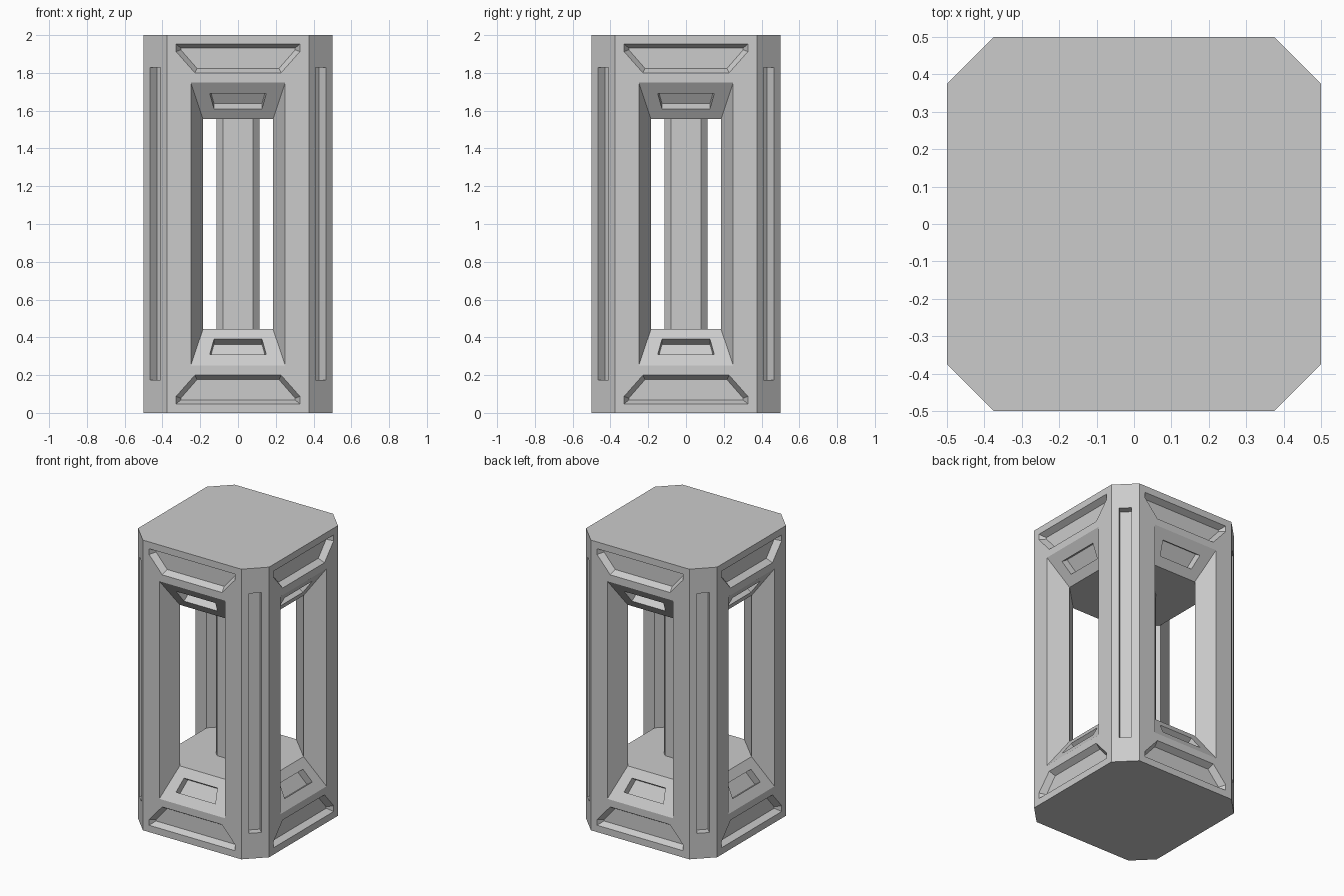
import bpy, bmesh
from math import pi
from mathutils import Vector, Matrix

if "Cube" in bpy.data.objects:
    bpy.data.objects.remove(bpy.data.objects["Cube"])


def octagon(half, corner, z):
    """Square ring with cut corners."""
    a = half - corner
    pts = [(a, -half), (half, -a), (half, a), (a, half),
           (-a, half), (-half, a), (-half, -a), (-a, -half)]
    return [Vector((x, y, z)) for x, y in pts]


def loft(bm, ring_a, ring_b):
    """Closed solid between two matching rings; returns its side faces."""
    a = [bm.verts.new(p) for p in ring_a]
    b = [bm.verts.new(p) for p in ring_b]
    bm.faces.new(a[::-1])
    bm.faces.new(b)
    n = len(a)
    return [bm.faces.new((a[i], a[(i + 1) % n], b[(i + 1) % n], b[i])) for i in range(n)]


def finish(bm, name, hidden=False):
    bmesh.ops.recalc_face_normals(bm, faces=bm.faces[:])
    me = bpy.data.meshes.new(name)
    bm.to_mesh(me)
    bm.free()
    ob = bpy.data.objects.new(name, me)
    bpy.context.collection.objects.link(ob)
    ob.hide_render = hidden
    return ob


# Main housing
bm = bmesh.new()
loft(bm, octagon(0.5, 0.125, 0), octagon(0.5, 0.125, 2))
body = finish(bm, "housing")

# Hollow chamber with four flared windows
bm = bmesh.new()
Z0, Z1 = 0.445, 1.555
HALF, OPEN = 0.37, 0.185
sides = loft(bm, octagon(HALF, HALF - OPEN, Z0), octagon(HALF, HALF - OPEN, Z1))
k = 1.25                                     # push the flare past the outer face
for f in sides[1::2]:
    d = f.calc_center_median()
    d.z = 0
    d.normalize()
    new = bmesh.ops.extrude_discrete_faces(bm, faces=[f])["faces"][0]
    tangent = Vector((-d.y, d.x, 0))
    for v in new.verts:
        side = 1 if v.co.dot(tangent) > 0 else -1
        up = 1 if v.co.z > 1 else -1
        v.co += d * 0.13 * k + tangent * side * 0.065 * k + Vector((0, 0, up * 0.195 * k))
chamber = finish(bm, "chamber_cutter", True)

# Recessed panels
bm = bmesh.new()


def recess(outline, floor, angle, flip=False):
    """Pocket from outline to floor, turned about z and optionally mirrored in height."""
    rot = Matrix.Rotation(angle, 3, 'Z')

    def place(p):
        return rot @ Vector((p.x, p.y, 2 - p.z if flip else p.z))
    outer = [place(o - (f - o) * 0.5) for o, f in zip(outline, floor)]
    loft(bm, outer, [place(f) for f in floor])


def mirrored(half):
    """Symmetric (x, z) outline from its right half."""
    return half + [(-x, z) for x, z in reversed(half)]


hex_out = mirrored([(0.328, 0.047), (0.328, 0.087), (0.228, 0.2)])
hex_in = mirrored([(0.303, 0.068), (0.303, 0.078), (0.217, 0.176)])
sill = [Vector((x, -0.5 + 0.13 * (z - 0.25) / 0.195, z))
        for x, z in mirrored([(0.15, 0.308), (0.127, 0.39)])]
sill_depth = Vector((0, 0.195, -0.13)).normalized() * 0.05
slot_y = -0.875 / 2 ** 0.5
slot = [Vector((x, slot_y, z)) for x, z in mirrored([(0.039, 0.175), (0.039, 1.828)])]
for i in range(4):
    a = i * pi / 2
    for flip in (False, True):
        recess([Vector((x, -0.5, z)) for x, z in hex_out],
               [Vector((x, -0.46, z)) for x, z in hex_in], a, flip)
        recess(sill, [p + sill_depth for p in sill], a, flip)
    recess(slot, [p + Vector((0, 0.05, 0)) for p in slot], a + pi / 4)
panels = finish(bm, "panel_cutter", True)

# Cut the housing, then remove the cutters
for cutter in (chamber, panels):
    m = body.modifiers.new(cutter.name, 'BOOLEAN')
    m.operation = 'DIFFERENCE'
    m.solver = 'EXACT'
    m.object = cutter
bpy.context.view_layer.objects.active = body
for m in list(body.modifiers):
    bpy.ops.object.modifier_apply(modifier=m.name)
for cutter in (chamber, panels):
    bpy.data.objects.remove(cutter)

# Central column
bm = bmesh.new()
loft(bm, octagon(0.113, 0.033, Z0), octagon(0.113, 0.033, Z1))
finish(bm, "central_column")
